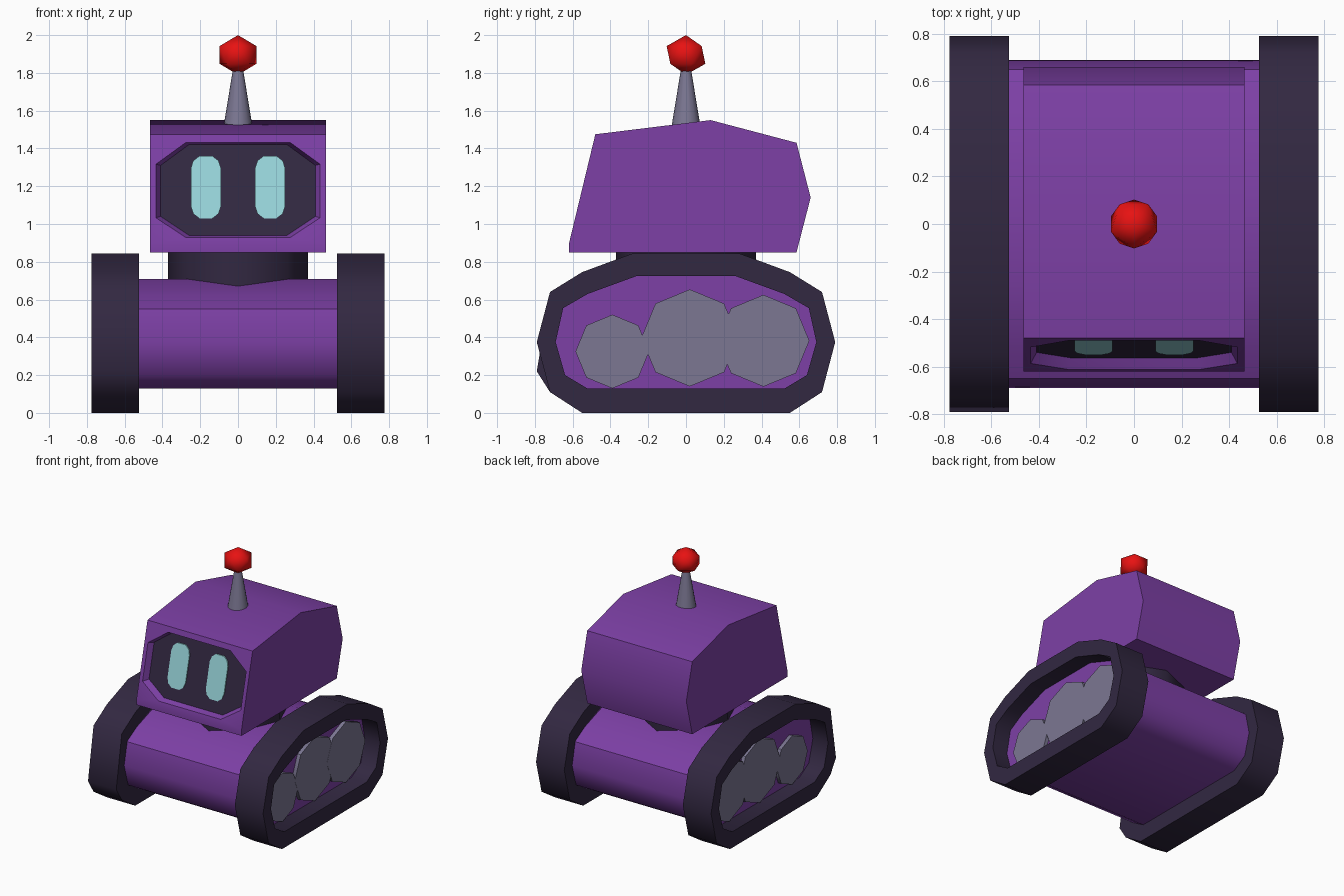
import bpy, bmesh, math
from mathutils import Matrix

if "Cube" in bpy.data.objects:
    bpy.data.objects.remove(bpy.data.objects["Cube"])


def mat(name, rgb):
    m = bpy.data.materials.new(name)
    m.diffuse_color = (*rgb, 1)
    m.use_nodes = True
    m.node_tree.nodes["Principled BSDF"].inputs["Base Color"].default_value = m.diffuse_color
    return m


PURPLE = mat("purple_paint", (0.205, 0.051, 0.38))
DARK = mat("dark_rubber", (0.032, 0.021, 0.053))
GREY = mat("grey_metal", (0.2, 0.185, 0.29))
TEAL = mat("pale_teal", (0.31, 0.66, 0.70))
RED = mat("red_bulb", (0.80, 0.006, 0.006))


def finish(name, bm, mats, angle=45, recalc=True):
    """Smooth shading with sharp edges above the angle, then make the object."""
    if recalc:
        bmesh.ops.recalc_face_normals(bm, faces=bm.faces[:])
    bm.normal_update()
    for f in bm.faces:
        f.smooth = True
    for e in bm.edges:
        e.smooth = e.calc_face_angle(0) < math.radians(angle)
    me = bpy.data.meshes.new(name)
    bm.to_mesh(me)
    bm.free()
    for m in mats:
        me.materials.append(m)
    ob = bpy.data.objects.new(name, me)
    bpy.context.collection.objects.link(ob)
    return ob


def loft(bm, a, b):
    """Quads between two closed loops."""
    n = len(a)
    for i in range(n):
        bm.faces.new((a[i], a[(i + 1) % n], b[(i + 1) % n], b[i]))


def loop(bm, pts, x):
    return [bm.verts.new((x, y, z)) for y, z in pts]


def extrude_x(name, pts, x0, x1, m, angle=45):
    bm = bmesh.new()
    a, b = loop(bm, pts, x0), loop(bm, pts, x1)
    loft(bm, a, b)
    bm.faces.new(a)
    bm.faces.new(b)
    return finish(name, bm, [m], angle)


def mirror_y(half):
    """Complete a profile given by its +y half, from top to bottom."""
    return half + [(-y, z) for y, z in reversed(half)]


def cone(name, sides, r1, r2, z0, z1, m, turn=0.0):
    bm = bmesh.new()
    bmesh.ops.create_cone(bm, cap_ends=True, segments=sides, radius1=r1, radius2=r2,
                          depth=z1 - z0,
                          matrix=Matrix.Translation((0, 0, (z0 + z1) / 2)) @ Matrix.Rotation(turn, 4, 'Z'))
    return finish(name, bm, [m], 50)


# Body between the tracks
body = mirror_y([(0.26, 0.708), (0.52, 0.62), (0.65, 0.55), (0.69, 0.375), (0.64, 0.20), (0.52, 0.128)])
extrude_x("body", body, -0.60, 0.60, PURPLE)

# Tracks: hollow bands, with a panel and three octagonal wheels inside
hole = mirror_y([(0.26, 0.725), (0.52, 0.63), (0.65, 0.555), (0.69, 0.375), (0.64, 0.20), (0.52, 0.128)])
band = mirror_y([(0.28, 0.845), (0.55, 0.745), (0.72, 0.64), (0.79, 0.375), (0.72, 0.11), (0.55, 0.0)])
wheels = [("front", -0.39, 0.325, 0.195), ("middle", 0.02, 0.397, 0.257), ("back", 0.41, 0.382, 0.243)]
for side, s in (("right", 1), ("left", -1)):
    outer = list(band)
    if s < 0:  # the left band sags at its front
        outer[8] = (-0.79, 0.22)
    bm = bmesh.new()
    rings = [loop(bm, outer, s * 0.525), loop(bm, outer, s * 0.775),
             loop(bm, hole, s * 0.775), loop(bm, hole, s * 0.525)]
    for i in range(4):
        loft(bm, rings[i], rings[(i + 1) % 4])
    finish(side + "_track", bm, [DARK], 50)
    extrude_x(side + "_track_panel", hole, s * 0.53, s * 0.64, PURPLE)
    for k, (wname, y, z, r) in enumerate(wheels):
        pts = [(y + r * math.cos(i * math.pi / 4), z + r * math.sin(i * math.pi / 4)) for i in range(8)]
        extrude_x(f"{side}_{wname}_wheel", pts, s * 0.63, s * (0.668 + 0.001 * k), GREY)

# Neck: octagonal column with a corner to the front
cone("neck", 8, 0.37, 0.37, 0.58, 0.86, DARK)


# Head: side profile with an octagonal screen sunk into the leaning front
def front(x, z, d=0.0):
    return (x, -0.62 + 0.14 * (z - 0.895) / 0.58 + d, z)


profile = [(-0.48, 1.475), (0.13, 1.55), (0.585, 1.43), (0.66, 1.14), (0.585, 0.85), (-0.62, 0.85), (-0.62, 0.895)]
W = 0.465
bm = bmesh.new()
L, R = loop(bm, profile, -W), loop(bm, profile, W)
bm.faces.new(L)
bm.faces.new(R)
for i in range(len(profile) - 1):
    bm.faces.new((L[i], L[i + 1], R[i + 1], R[i]))
# octagon starts at the bottom edge and runs counter-clockwise
octagon = [(-0.26, 0.94), (0.26, 0.94), (0.41, 1.04), (0.41, 1.31), (0.26, 1.42), (-0.26, 1.42), (-0.41, 1.31), (-0.41, 1.04)]
rim = [bm.verts.new(front(x * 1.06, 1.18 + (z - 1.18) * 1.05)) for x, z in octagon]
floor = [bm.verts.new(front(x, z, 0.045)) for x, z in octagon]
corners = [L[-1], R[-1], R[0], L[0]]
for i in range(4):
    c, d = corners[i], corners[(i + 1) % 4]
    bm.faces.new((c, d, rim[2 * i + 1], rim[2 * i]))
    bm.faces.new((c, rim[2 * i], rim[2 * i - 1]))
loft(bm, rim, floor)
screen = bm.faces.new(floor)
screen.material_index = 1
finish("head", bm, [PURPLE, DARK], 40)

# Eyes: thin rounded plates on the screen
quarter = [(0.08, 0.10), (0.067, 0.14), (0.035, 0.165)]
shape = (quarter + [(-x, z) for x, z in reversed(quarter)]
         + [(-x, -z) for x, z in quarter] + [(x, -z) for x, z in reversed(quarter)])
for side, s in (("right", 1), ("left", -1)):
    bm = bmesh.new()
    a, b = ([bm.verts.new(front(s * 0.17 + x, 1.195 + z, d)) for x, z in shape] for d in (0.037, 0.046))
    loft(bm, a, b)
    bm.faces.new(a)
    bm.faces.new(b)
    finish(side + "_eye", bm, [TEAL])

# Antenna and its bulb
cone("antenna", 16, 0.075, 0.025, 1.525, 1.83, GREY)
bm = bmesh.new()
bmesh.ops.create_icosphere(bm, subdivisions=1, radius=0.105,
                           matrix=Matrix.Translation((0, 0, 1.895)) @ Matrix.Rotation(-math.pi / 2, 4, 'Z')
                           @ Matrix.Diagonal((1.09, 1.09, 1, 1)))
finish("antenna_bulb", bm, [RED], 60)
